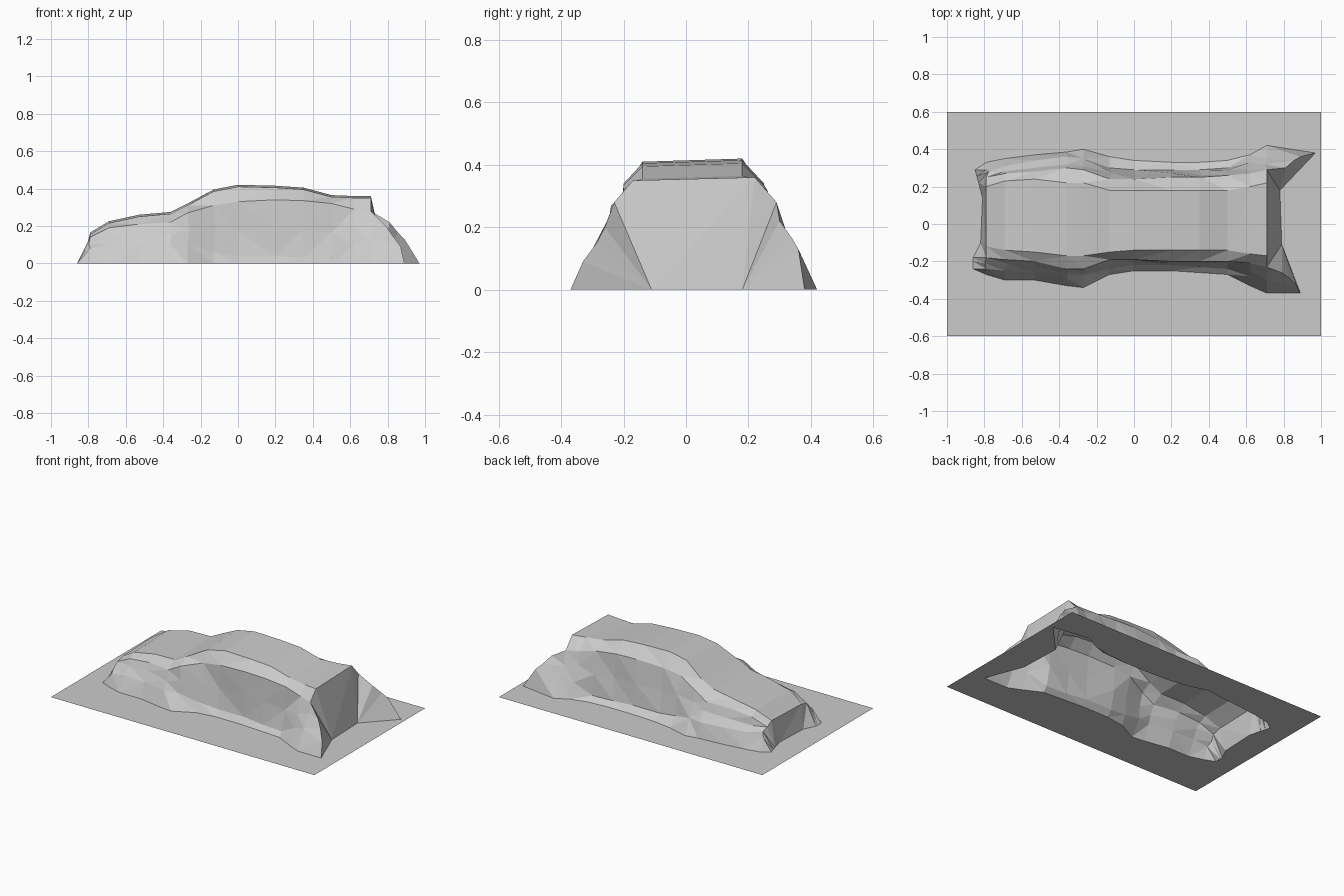
import bpy, bmesh, random
from mathutils import Vector

if "Cube" in bpy.data.objects:
    bpy.data.objects.remove(bpy.data.objects["Cube"])

random.seed(4)

# Body stations along the length:
# x | front side y: base, low, shoulder, roof | z: low, shoulder, roof | back side y: roof, shoulder, low, base
STATIONS = [
    (-.79, -.27, -.24, -.18, -.12, .08, .14, .16, .20, .25, .29, .33),
    (-.69, -.30, -.25, -.19, -.14, .10, .19, .22, .23, .27, .31, .35),
    (-.53, -.30, -.26, -.20, -.15, .10, .21, .255, .24, .28, .34, .37),
    (-.36, -.33, -.29, -.24, -.17, .10, .22, .27, .22, .30, .36, .385),
    (-.27, -.34, -.27, -.24, -.17, .10, .27, .315, .22, .29, .35, .40),
    (-.13, -.27, -.24, -.19, -.15, .06, .31, .39, .18, .24, .30, .36),
    (.00, -.25, -.22, -.19, -.14, .04, .33, .415, .18, .24, .29, .34),
    (.20, -.25, -.22, -.20, -.14, .04, .34, .41, .18, .25, .29, .33),
    (.35, -.26, -.23, -.20, -.14, .03, .335, .40, .18, .25, .29, .33),
    (.50, -.27, -.24, -.20, -.14, .03, .32, .36, .18, .26, .30, .34),
    (.62, -.33, -.28, -.21, -.16, .10, .29, .355, .20, .27, .33, .37),
    (.71, -.37, -.30, -.23, -.17, .13, .28, .355, .22, .29, .35, .42),
]
# Nose foot and flared tail, in the same point order as a station
NOSE = [(-.86, -.24, 0), (-.86, -.22, 0), (-.86, -.18, 0), (-.82, -.10, 0),
        (-.81, .14, 0), (-.83, .22, 0), (-.85, .29, 0), (-.85, .32, 0)]
TAIL = [(.89, -.37, 0), (.87, -.33, .09), (.79, -.26, .20), (.79, -.11, 0),
        (.78, .18, 0), (.81, .30, .22), (.89, .36, .13), (.97, .38, 0)]


def station(row):
    x, fb, fl, fs, fr, zl, zs, zr, br, bs, bl, bb = row
    return [(x, fb, 0), (x, fl, zl), (x, fs, zs), (x, fr, zr - .005),
            (x, br, zr + .005), (x, bs, zs), (x, bl, zl), (x, bb, 0)]


def with_side_rows(pts, jitter):
    """Add a slightly uneven point halfway up each side."""
    p = [Vector(q) for q in pts]
    for a in (5, 1):
        m = (p[a] + p[a + 1]) / 2
        m += Vector([random.uniform(-jitter, jitter) for _ in range(3)])
        p.insert(a + 1, m)
    return p


def finish(bm, name):
    mesh = bpy.data.meshes.new(name)
    bm.to_mesh(mesh)
    bm.free()
    obj = bpy.data.objects.new(name, mesh)
    bpy.context.collection.objects.link(obj)
    return obj


# Car body shell, open underneath
sections = [with_side_rows(NOSE, 0)]
sections += [with_side_rows(station(r), .014) for r in STATIONS]
sections.append(with_side_rows(TAIL, .01))
bm = bmesh.new()
grid = [[bm.verts.new(p) for p in s] for s in sections]
for a, b in zip(grid, grid[1:]):
    for j in range(len(a) - 1):
        bm.faces.new((a[j], b[j], b[j + 1], a[j + 1]))
# Inner faces of the two tail flares
tail = grid[-1]
for flare in (tail[:5], tail[5:]):
    bm.faces.new(flare)
bmesh.ops.triangulate(bm, faces=bm.faces[:])
bmesh.ops.recalc_face_normals(bm, faces=bm.faces[:])
finish(bm, "car_body")

# Base sheet with a hole following the foot of the body
foot = [g[0].copy() for g in sections]
foot += [sections[-1][4], sections[-1][5]]
foot += [g[-1].copy() for g in reversed(sections)]
foot += [p for p in reversed(sections[0][1:-1])]
bm = bmesh.new()
for loop in (foot, [Vector((x, y, 0)) for x, y in ((-1, -.6), (1, -.6), (1, .6), (-1, .6))]):
    vs = [bm.verts.new((p.x, p.y, 0)) for p in loop]
    for a, b in zip(vs, vs[1:] + vs[:1]):
        bm.edges.new((a, b))
bmesh.ops.triangle_fill(bm, edges=bm.edges[:], use_beauty=True, normal=(0, 0, 1))
for f in bm.faces:
    f.normal_update()
    if f.normal.z < 0:
        f.normal_flip()
finish(bm, "base_sheet")
